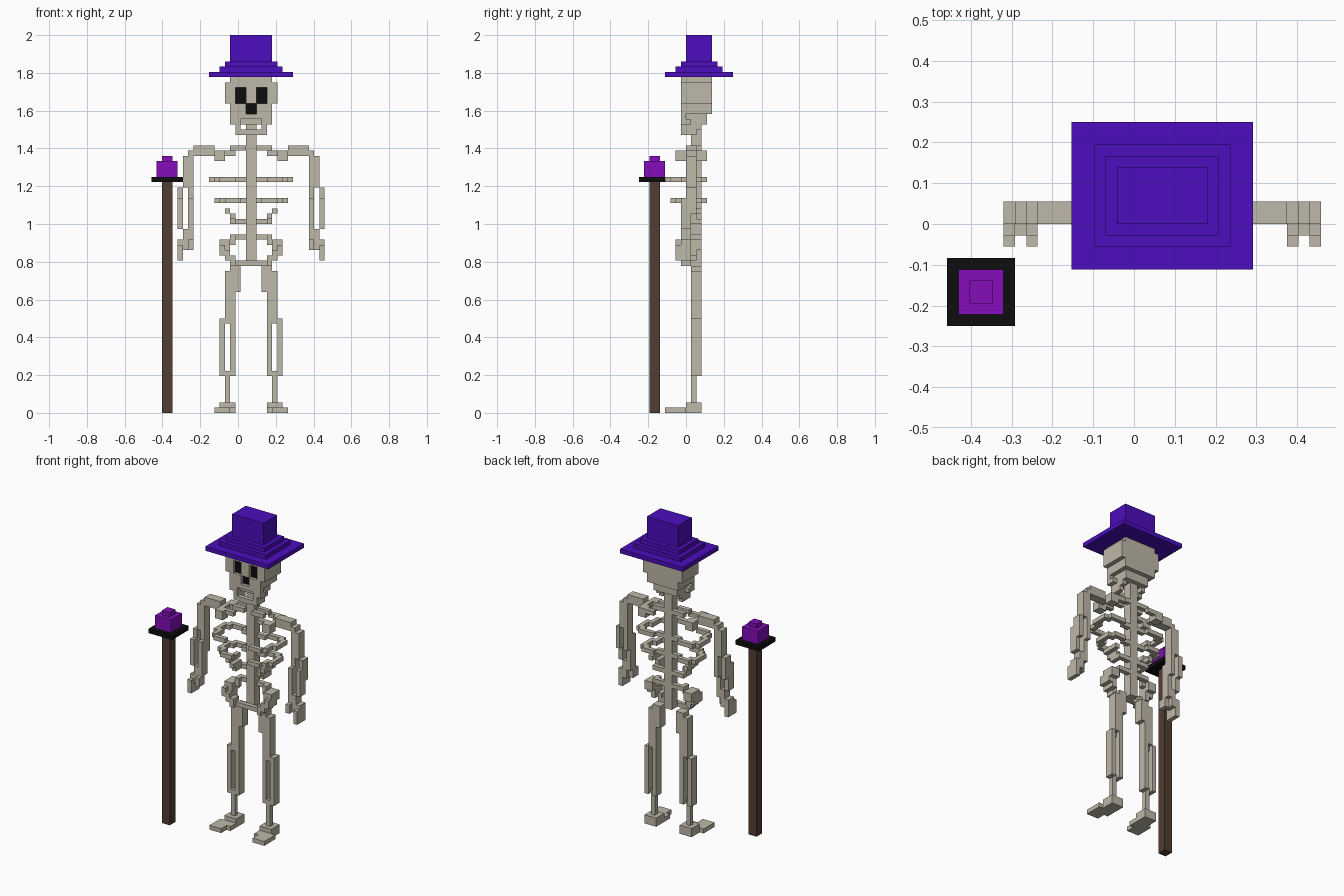
import bpy, bmesh
from mathutils import Matrix, Vector

if "Cube" in bpy.data.objects:
    bpy.data.objects.remove(bpy.data.objects["Cube"], do_unlink=True)

V = 1 / 36          # size of one block
CX = 2.5 * V        # the figure's own middle line


def material(name, rgb):
    m = bpy.data.materials.new(name)
    m.use_nodes = True
    m.diffuse_color = (*rgb, 1)
    bsdf = next(n for n in m.node_tree.nodes if n.type == 'BSDF_PRINCIPLED')
    bsdf.inputs["Base Color"].default_value = (*rgb, 1)
    bsdf.inputs["Roughness"].default_value = 0.9
    return m


BONE = material("bone", (0.515, 0.479, 0.392))
BLACK = material("black", (0.004, 0.004, 0.004))
HAT = material("hat_violet", (0.072, 0.004, 0.51))
GEM = material("gem_purple", (0.23, 0.004, 0.49))
WOOD = material("dark_wood", (0.085, 0.048, 0.032))


def part(name, mat, boxes, mirror=False):
    """One object made of boxes (x0, x1, y0, y1, z0, z1) in block units."""
    bm = bmesh.new()
    for x0, x1, y0, y1, z0, z1 in boxes:
        spans = [(x0, x1), (-x1, -x0)] if mirror else [(x0, x1)]
        for a, b in spans:
            mid = Vector(((a + b) / 2 * V + CX, (y0 + y1) / 2 * V, (z0 + z1) / 2 * V))
            size = Matrix.Diagonal(((b - a) * V, (y1 - y0) * V, (z1 - z0) * V, 1))
            bmesh.ops.create_cube(bm, size=1, matrix=Matrix.Translation(mid) @ size)
    mesh = bpy.data.meshes.new(name)
    bm.to_mesh(mesh)
    bm.free()
    mesh.materials.append(mat)
    obj = bpy.data.objects.new(name, mesh)
    bpy.context.collection.objects.link(obj)
    return obj


def limb(name, boxes):
    """The same bone on both sides of the body."""
    part("left_" + name, BONE, boxes)
    part("right_" + name, BONE, [(-b[1], -b[0], *b[2:]) for b in boxes])


# Hat: stacked steps and a tall crown
part("hat_brim", HAT, [(-8, 8, -4, 9, 64, 65)])
part("hat_steps", HAT, [(-6, 6, -2, 7, 65, 66), (-5, 5, -1, 6, 66, 67)])
part("hat_crown", HAT, [(-4, 4, 0, 5, 67, 72)])

# Skull: solid cranium with a face layer that leaves the sockets open
part("cranium", BONE, [(-4, 4, 0, 5, 63, 64), (-5, 5, 0, 5, 59, 63),
                       (-4, 4, 0, 5, 57, 59), (-3, 3, 0, 4, 55, 57)])
part("face", BONE, [(0, 4, -1, 0, 63, 64), (0, 5, -1, 0, 62, 63),
                    (0, 1, -1, 0, 59, 62), (3, 5, -1, 0, 59, 62),
                    (1, 4, -1, 0, 57, 59), (0, 4, -1, 0, 56, 57),
                    (2, 4, -1, 1, 55, 56)], True)
part("eye_sockets", BLACK, [(1, 3, -0.3, 0, 59, 62)], True)
part("nose_socket", BLACK, [(-1, 1, -0.3, 0, 57, 59)])
part("jaw", BONE, [(2, 3, -1, 3, 54, 55), (0, 2, -1, 0, 53, 54),
                   (2, 3, -1, 2, 53, 54)], True)

# Spine
part("spine", BONE, [(-1, 1, 1, 3, 28, 55)])

# Shoulder girdle
part("collar_bones", BONE, [(1, 4, 0, 1, 50, 51), (3, 5, -1, 0, 49, 50),
                            (5, 7, -2, 0, 48, 50), (6, 7, 0, 2, 49, 50)], True)
part("shoulder_blades", BONE, [(1, 4, 2, 3, 50, 51), (3, 5, 3, 4, 49, 50),
                               (5, 7, 2, 4, 48, 50)], True)


# Ribs: stepped half hoops from the spine, open at the front
def rib(name, w, front, z):
    part(name, BONE, [(1, 3, 2, 3, z, z + 1), (3, w - 2, 3, 4, z, z + 1),
                      (w - 2, w - 1, 2, 4, z, z + 1), (w - 1, w, -1, 3, z, z + 1),
                      (w - 2, w - 1, front + 1, 0, z, z + 1),
                      (w - 5, w - 2, front, front + 1, z, z + 1)], True)


rib("upper_ribs", 8, -4, 44)
rib("middle_ribs", 7, -3, 40)
part("lower_ribs", BONE, [(1, 4, 2, 3, 36, 37), (3, 4, 0, 2, 36, 38),
                          (4, 5, -1, 3, 38, 39), (3, 4, -1, 0, 37, 38)], True)

# Pelvis
part("pelvis", BONE, [(1, 4, 2, 3, 33, 34), (3, 4, 1, 2, 32, 34),
                      (4, 6, 0, 3, 31, 33), (5, 6, -1, 2, 30, 32),
                      (4, 5, -1, 2, 29, 31), (3, 4, -1, 1, 28, 30),
                      (0, 3, 0, 1, 28, 29)], True)

# Arms and hands
limb("upper_arm", [(7, 11, 0, 2, 49, 51), (11, 12, 0, 2, 49, 50), (11, 13, 0, 2, 43, 49)])
limb("forearm", [(a, a + 1, y, y + 2, z0, z1) for a in (11, 13)
                 for y, z0, z1 in ((0, 38, 43), (-1, 35, 41))])
limb("hand", [(11, 13, -1, 1, 33, 35), (12, 14, -1, 1, 31, 33),
              (11, 12, -2, 0, 31, 33), (13, 14, -2, 1, 29, 32)])

# Legs and feet
limb("thigh", [(2, 4, 1, 3, 23, 28), (4, 5, 1, 3, 18, 27), (3, 4, 1, 3, 18, 23)])
limb("shin", [(3, 4, 1, 3, 7, 18), (5, 6, 1, 3, 7, 18), (4, 5, 1, 2, 2, 8),
              (4, 5, 1, 2, 17, 18)])
limb("foot", [(3, 6, 0, 3, 1, 2), (3, 6, 0, 3, 0, 1), (4, 7, -4, 0, 0, 1),
              (3, 4, -2, 0, 0, 1)])

# Staff standing beside the right hand
part("staff_pole", WOOD, [(-17, -15, -7, -5, 0, 44)])
part("staff_plate", BLACK, [(-19, -13, -9, -3, 44, 45)])
part("staff_gem", GEM, [(-18, -14, -8, -4, 45, 48), (-17, -15, -7, -5, 48, 49)])
